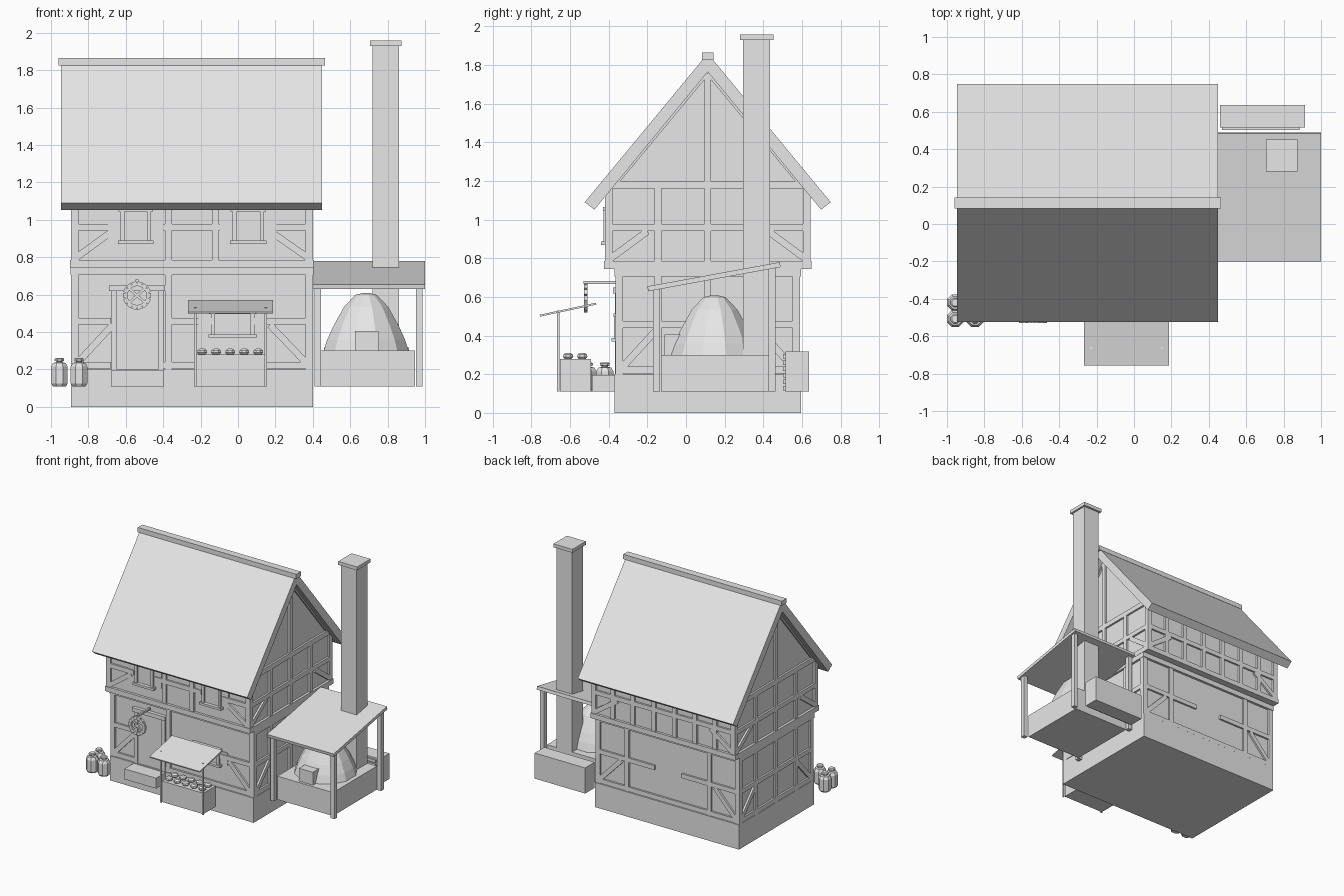
import bpy, bmesh, math
from mathutils import Vector, Matrix

if "Cube" in bpy.data.objects:
    bpy.data.objects.remove(bpy.data.objects["Cube"])

mat = bpy.data.materials.new("light_grey")
mat.use_nodes = True
mat.diffuse_color = (0.8, 0.8, 0.8, 1)
mat.node_tree.nodes["Principled BSDF"].inputs["Base Color"].default_value = (0.8, 0.8, 0.8, 1)


def finish(name, bm):
    bmesh.ops.recalc_face_normals(bm, faces=bm.faces)
    me = bpy.data.meshes.new(name)
    bm.to_mesh(me)
    bm.free()
    me.materials.append(mat)
    ob = bpy.data.objects.new(name, me)
    bpy.context.scene.collection.objects.link(ob)
    return ob


def box(name, x, y, z):
    """Box from three (low, high) ranges."""
    bm = bmesh.new()
    size = [b - a for a, b in (x, y, z)]
    mid = [(a + b) / 2 for a, b in (x, y, z)]
    bmesh.ops.create_cube(bm, size=1, matrix=Matrix.Translation(mid) @ Matrix.Diagonal((*size, 1)))
    return finish(name, bm)


def beam(name, a, b, normal, width, depth):
    """Rectangular bar from a to b; its outer face lies on the line, facing normal."""
    a, b, n = Vector(a), Vector(b), Vector(normal).normalized()
    along = (b - a).normalized()
    side = n.cross(along)
    m = Matrix((along * (b - a).length, side * width, n * depth)).transposed().to_4x4()
    m.translation = (a + b) / 2 - n * depth / 2
    bm = bmesh.new()
    bmesh.ops.create_cube(bm, size=1, matrix=m)
    return finish(name, bm)


def prism(name, profile, x0, x1):
    """Extrude a (y, z) outline along x."""
    bm = bmesh.new()
    face = bm.faces.new([bm.verts.new((x0, y, z)) for y, z in profile])
    new = bmesh.ops.extrude_face_region(bm, geom=[face])["geom"]
    bmesh.ops.translate(bm, vec=(x1 - x0, 0, 0), verts=[v for v in new if isinstance(v, bmesh.types.BMVert)])
    return finish(name, bm)


def lathe(name, profile, centre, sides):
    """Stack of faceted rings from (radius, z) pairs."""
    bm = bmesh.new()
    rings = []
    for r, z in profile:
        rings.append([bm.verts.new((centre[0] + r * math.cos(t), centre[1] + r * math.sin(t), z))
                      for t in (2 * math.pi * (i + 0.5) / sides for i in range(sides))])
    for lo, hi in zip(rings, rings[1:]):
        for i in range(sides):
            j = (i + 1) % sides
            bm.faces.new((lo[i], lo[j], hi[j], hi[i]))
    bm.faces.new(rings[0])
    bm.faces.new(rings[-1])
    return finish(name, bm)


LEFT, RIGHT, MID = 0.40, -0.893, 0.1125      # house ends in x, ridge line in y
T = 0.036                                    # timber width
Y_LOW, Y_UP = (-0.365, 0.59), (-0.42, 0.645)
WALLS = {"front": (0, -1, 0), "back": (0, 1, 0), "left": (1, 0, 0), "right": (-1, 0, 0)}


def timber(wall, upper, u0, z0, u1, z1, w=T):
    """Wall timber between (u, z) points; u is x on front and back, y on the ends."""
    ys = Y_UP if upper else Y_LOW
    pos = {"front": ys[0], "back": ys[1], "left": LEFT, "right": RIGHT}[wall]
    pt = (lambda u, z: (u, pos, z)) if wall in ("front", "back") else (lambda u, z: (pos, u, z))
    beam(f"{wall}_timber", pt(u0, z0), pt(u1, z1), WALLS[wall], w, 0.03)


# Foundation and plaster walls
box("foundation", (RIGHT, LEFT), (-0.37, 0.595), (0, 0.2))
box("lower_wall", (RIGHT + .015, LEFT - .015), (Y_LOW[0] + .015, Y_LOW[1] - .015), (0.19, 0.75))
box("upper_wall", (RIGHT + .015, LEFT - .015), (Y_UP[0] + .015, Y_UP[1] - .015), (0.75, 1.17))
prism("gable_wall", [(Y_UP[0] + .02, 1.165), (Y_UP[1] - .02, 1.165), (MID, 1.77)], RIGHT + .015, LEFT - .015)
box("lower_plate", (RIGHT - .003, LEFT + .003), (-0.37, 0.595), (0.705, 0.745))
box("jetty_plate", (RIGHT - .005, LEFT + .005), (-0.425, 0.65), (0.745, 0.785))
box("tie_plate", (RIGHT, LEFT), Y_UP, (1.16, 1.2))

# Corner posts, sills, rails and braces of both storeys
for upper, z0, z1, rail, ys in ((False, .2, .72, .458, Y_LOW), (True, .77, 1.17, .96, Y_UP)):
    for x in (RIGHT, LEFT - .04):
        for y in (ys[0], ys[1] - .04):
            box("corner_post", (x, x + .04), (y, y + .04), (z0, z1))
    for wall in ("left", "right"):
        for y in (-0.144, MID, 0.369):
            timber(wall, upper, y, z0, y, z1)
        timber(wall, upper, ys[0], rail, ys[1], rail)
        timber(wall, upper, ys[0] + .03, z0 + .03, ys[0] + .22, rail - .02)
        timber(wall, upper, ys[1] - .03, z0 + .03, ys[1] - .22, rail - .02)
        if not upper:
            timber(wall, upper, ys[0], .222, ys[1], .222)
    for wall in ("front", "back"):
        timber(wall, upper, RIGHT + .03, z0 + .03, -0.67, rail - .02)
        timber(wall, upper, LEFT - .03, z0 + .03, 0.17, rail - .02)

# Front framing
for x in (-0.372, -0.122):
    timber("front", True, x, .77, x, 1.17)
timber("front", False, -0.372, .2, -0.372, .72)
for a, b in ((RIGHT, -.645), (-.455, -.04), (.15, LEFT)):
    timber("front", True, a, .96, b, .96)
for a, b in ((RIGHT, -.68), (-.372, -.145), (.09, LEFT)):
    timber("front", False, a, .458, b, .458)
for a, b in ((RIGHT, -.68), (-.4, LEFT)):
    timber("front", False, a, .222, b, .222)

# Back framing
timber("back", True, RIGHT, .96, LEFT, .96)
for x in (-.71, -.53, -.345, -.16, .03, .21):
    timber("back", True, x, .77, x, 1.17)
timber("back", False, RIGHT, .222, LEFT, .222)
for x in (-.62, .12):
    timber("back", False, x, .2, x, .72)
for a, b in ((RIGHT, -.37), (-.13, LEFT)):
    timber("back", False, a, .458, b, .458)

# Gable timbers
for wall in ("left", "right"):
    timber(wall, True, MID, 1.18, MID, 1.76)
    for s in (-1, 1):
        timber(wall, True, MID + s * .5, 1.17, MID + s * .015, 1.755)

# Roof slabs and ridge cap
for s, name in ((-1, "front_roof"), (1, "back_roof")):
    prism(name, [(MID + s * .637, 1.09), (MID, 1.86), (MID, 1.765), (MID + s * .586, 1.052)], -0.947, 0.449)
box("ridge_cap", (-0.96, 0.465), (0.083, 0.142), (1.826, 1.864))


def window(x0, x1, z0, z1, y):
    box("window_pane", (x0, x1), (y + .008, y + .03), (z0, z1))
    for x in (x0, x1 - .022):
        box("window_jamb", (x, x + .022), (y - .008, y + .02), (z0, z1))
    box("window_lintel", (x0 - .01, x1 + .01), (y - .01, y + .02), (z1 - .02, z1))
    box("window_sill", (x0 - .012, x1 + .012), (y - .02, y + .02), (z0, z0 + .018))


# Windows with flat shutters
for x0, x1, z0, z1, y in ((-.63, -.465, .87, 1.065, -.42), (-.03, .14, .87, 1.065, -.42), (-.145, .09, .37, .515, -.365)):
    window(x0, x1, z0, z1, y)
    box("shutters", (x0 - .065, x1 + .065), (y + .007, y + .016), (z0 + .022, z1 - .02))

# Door, frame and step
box("door", (-.647, -.428), (-.358, -.33), (.2, .63))
for x in (-.677, -.428):
    box("door_post", (x, x + .03), (-.368, -.33), (.2, .63))
box("door_lintel", (-.69, -.39), (-.378, -.33), (.618, .65))
box("door_step", (-.68, -.395), (-.487, -.36), (.11, .195))

# Hanging ring sign on its bracket
sx, sy, sz = -.54, -.52, .595
box("sign_bracket", (sx - .007, sx + .007), (-.53, -.36), (.667, .682))
for i in range(14):
    t = 2 * math.pi * i / 14
    c, s = math.cos(t), math.sin(t)
    beam("sign_bead", (sx + .05 * c, sy - .009, sz + .05 * s), (sx + .075 * c, sy - .009, sz + .075 * s),
         (0, -1, 0), .027, .018)
for s in (-1, 1):
    beam("sign_cross", (sx - .045, sy - .006, sz - s * .04), (sx + .045, sy - .006, sz + s * .04), (0, -1, 0), .014, .012)

# Market stall with loaves
box("stall_counter", (-.225, .145), (-.652, -.492), (.11, .28))
for x in (-.235, .143):
    box("stall_post", (x, x + .012), (-.667, -.655), (.11, .53))
beam("stall_awning", (-.04, -.757, .508), (-.04, -.466, .57), (0, -.21, 1), .452, .01)
for i in range(5):
    for y in (-.61, -.537):
        lathe("loaf", [(.02, .28), (.029, .29), (.026, .302), (.013, .311)], (-.192 + i * .075, y), 8)

# Storage jars
for x, y in ((-.955, -.42), (-.955, -.507), (-.85, -.507)):
    lathe("jar", [(.038, .11), (.048, .125), (.048, .215), (.036, .235), (.018, .237),
                  (.018, .243), (.027, .246), (.027, .256), (.02, .262)], (x, y), 8)

# Lean-to oven shelter
box("oven_base", (.445, .945), (-.13, .435), (.11, .30))
for x in (.41, .952):
    for y, top in ((-.17, .64), (.428, .75)):
        box("shelter_post", (x, x + .034), (y, y + .036), (.11, top))
beam("shelter_roof", (.7, -.2, .655), (.7, .485, .78), (0, -.18, 1), .6, .026)
lathe("oven_dome", [(.235, .30), (.215, .36), (.182, .43), (.122, .535), (.06, .598), (.02, .608)], (.685, .148), 12)
box("oven_mouth", (.625, .75), (-.11, .0), (.30, .405))

# Chimney and cap
box("chimney", (.72, .86), (.295, .435), (.29, 1.94))
box("chimney_cap", (.705, .875), (.28, .452), (1.93, 1.958))

# Wood store behind the shelter
box("wood_store", (.46, .915), (.515, .637), (.11, .318))
for i in range(6):
    box("wood_slat", (.47, .885), (.503, .517), (.117 + i * .033, .14 + i * .033))
